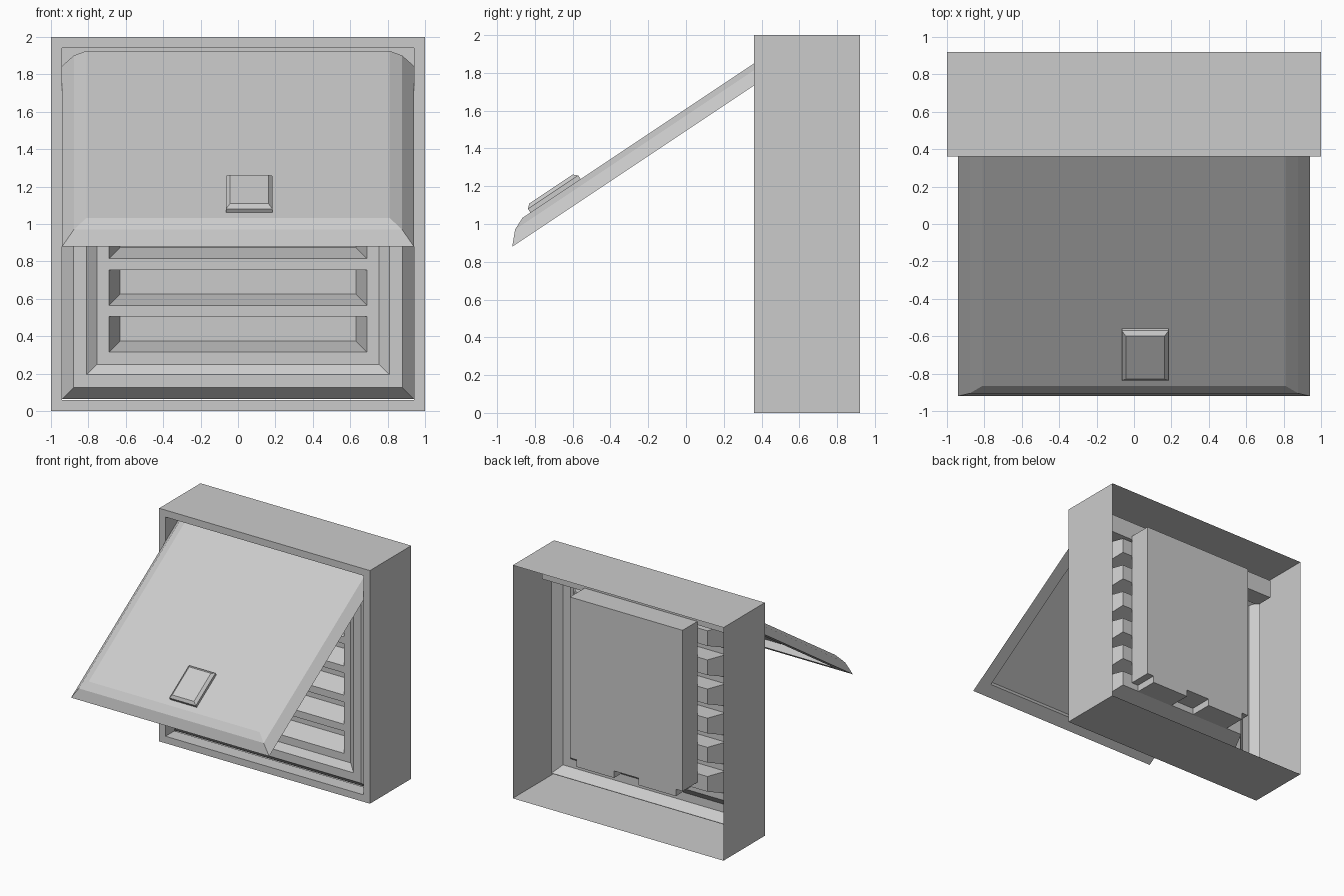
import bpy
import bmesh
from math import atan2
from mathutils import Matrix, Vector

cube = bpy.data.objects.get("Cube")
if cube:
    bpy.data.objects.remove(cube, do_unlink=True)


def rect(x0, x1, z0, z1, y):
    """Upright rectangle of four points at depth y."""
    return [(x0, y, z0), (x1, y, z0), (x1, y, z1), (x0, y, z1)]


def skin(bm, loops, closed=True, cap_first=False, cap_last=False):
    """Join successive point loops with quads."""
    rows = [[bm.verts.new(p) for p in loop] for loop in loops]
    n = len(rows[0])
    for a, b in zip(rows, rows[1:]):
        for i in range(n if closed else n - 1):
            j = (i + 1) % n
            bm.faces.new((a[i], a[j], b[j], b[i]))
    if cap_first:
        bm.faces.new(rows[0])
    if cap_last:
        bm.faces.new(rows[-1])


def finish(name, bm, sheet=False):
    """Weld, orient and link; open sheets are turned toward the front."""
    bmesh.ops.remove_doubles(bm, verts=bm.verts, dist=0.0005)
    bmesh.ops.recalc_face_normals(bm, faces=bm.faces)
    if sheet and sum(f.normal.y * f.calc_area() for f in bm.faces) > 0:
        bmesh.ops.reverse_faces(bm, faces=bm.faces)
    mesh = bpy.data.meshes.new(name)
    bm.to_mesh(mesh)
    bm.free()
    obj = bpy.data.objects.new(name, mesh)
    bpy.context.collection.objects.link(obj)
    return obj


# Housing: open-backed shell with a front rim turned inward
BACK, FRONT, GROOVE, PLATE, POCKET = 0.92, 0.36, 0.48, 0.45, 0.61
PLATE_TOP = 1.78
bm = bmesh.new()
skin(bm, [rect(-1 + i, 1 - i, i, 2 - i, y)
          for i, y in ((0, BACK), (0, FRONT), (0.06, FRONT), (0.06, GROOVE))])
finish("housing", bm, sheet=True)

# Raised ridge round the sides and bottom of the grille
bm = bmesh.new()
loops = []
for i, y in ((0.06, GROOVE), (0.12, 0.41), (0.19, 0.41), (0.245, PLATE)):
    w = 1 - i
    loops.append([(-w, y, PLATE_TOP), (-w, y, i + 0.005),
                  (w, y, i + 0.005), (w, y, PLATE_TOP)])
skin(bm, loops, closed=False)
finish("grille_ridge", bm, sheet=True)

# Grille plate with six tapered vent pockets
SLOT_W, PLATE_W = 0.69, 0.755
bm = bmesh.new()
levels = [0.25]
for k in range(6):
    levels += [0.315 + 0.25 * k, 0.505 + 0.25 * k]
levels.append(PLATE_TOP)
for row, (z0, z1) in enumerate(zip(levels, levels[1:])):
    for x0, x1 in ((-PLATE_W, -SLOT_W), (SLOT_W, PLATE_W)):
        skin(bm, [rect(x0, x1, z0, z1, PLATE)], cap_last=True)
    opening = rect(-SLOT_W, SLOT_W, z0, z1, PLATE)
    if row % 2:
        inner = rect(-SLOT_W + 0.06, SLOT_W - 0.06, z0 + 0.06, z1, POCKET)
        skin(bm, [opening, inner], cap_last=True)
    else:
        skin(bm, [opening], cap_last=True)
finish("vent_grille", bm, sheet=True)

# Recess that takes the hinged end of the flap
bm = bmesh.new()
skin(bm, [rect(-0.94, 0.94, PLATE_TOP, 1.94, y) for y in (PLATE, POCKET)],
     cap_last=True)
finish("hinge_recess", bm, sheet=True)

# Rear box with two tabs along its lower edge
bm = bmesh.new()
xs = (-0.535, -0.47, -0.115, 0.115, 0.47, 0.535)
outline = [(xs[0], 1.81), (xs[0], 0.43)]
for a, b in ((xs[1], xs[2]), (xs[3], xs[4])):
    outline += [(a, 0.43), (a, 0.37), (b, 0.37), (b, 0.43)]
outline += [(xs[5], 0.43), (xs[5], 1.81)]
skin(bm, [[(x, y, z) for x, z in outline] for y in (POCKET, 0.81)],
     cap_first=True, cap_last=True)
finish("rear_box", bm)

# Flap space: local y runs up the flap, local z is its outward normal
flap_frame = (Matrix.Translation(Vector((0, -0.92, 0.88)))
              @ Matrix.Rotation(atan2(2, 3), 4, "X"))
LENGTH = 1.74


def flat(x0, x1, u0, u1, n):
    return [(x0, u0, n), (x1, u0, n), (x1, u1, n), (x0, u1, n)]


# Flap with a two-step bevel outside and a shallow hollow underneath
bm = bmesh.new()
loops = [flat(-0.83, 0.83, 0.11, LENGTH - 0.1, n) for n in (0.06, 0)]
loops += [flat(-0.94 + i, 0.94 - i, i, LENGTH, n)
          for i, n in ((0, 0), (0.0625, 0.067), (0.13, 0.097))]
skin(bm, loops, cap_first=True, cap_last=True)
finish("flap", bm).matrix_world = flap_frame

# Pull plate on the flap
bm = bmesh.new()
skin(bm, [flat(-0.065 + i, 0.185 - i, 0.18 + i, 0.5 - i, n)
          for i, n in ((0, 0.09), (0, 0.12), (0.022, 0.14))],
     cap_first=True, cap_last=True)
finish("pull_plate", bm).matrix_world = flap_frame
